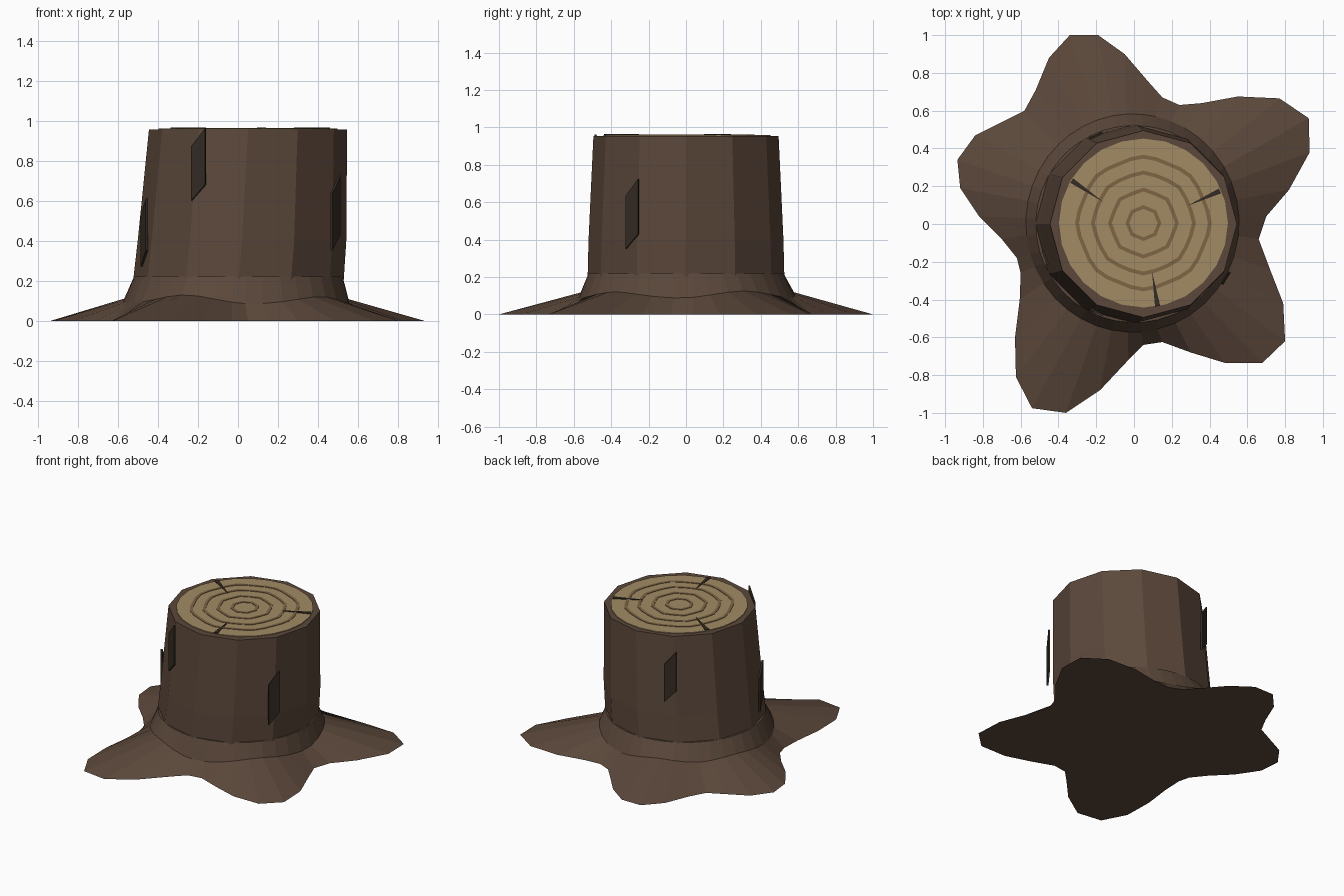
import bpy, bmesh, math
from math import sin, cos, radians, tau
from mathutils import Vector

if "Cube" in bpy.data.objects:
    bpy.data.objects.remove(bpy.data.objects["Cube"])


def material(name, rgb):
    m = bpy.data.materials.new(name)
    m.diffuse_color = (*rgb, 1)
    m.use_nodes = True
    m.node_tree.nodes["Principled BSDF"].inputs["Base Color"].default_value = m.diffuse_color
    return m


BARK = material("bark", (0.105, 0.064, 0.043))
DARK = material("dark_bark", (0.035, 0.024, 0.017))
WOOD = material("cut_wood", (0.36, 0.26, 0.13))
RING = material("ring_wood", (0.21, 0.13, 0.06))


def loft(name, rings, mat, cap_start=True, cap_end=True, closed=False):
    """Skin a stack of equally sized point loops."""
    bm = bmesh.new()
    loops = [[bm.verts.new(p) for p in r] for r in rings]
    pairs = list(zip(loops, loops[1:]))
    if closed:
        pairs.append((loops[-1], loops[0]))
    for a, b in pairs:
        n = len(a)
        for i in range(n):
            j = (i + 1) % n
            bm.faces.new((a[i], a[j], b[j], b[i]))
    if cap_start and not closed:
        bm.faces.new(loops[0][::-1])
    if cap_end and not closed:
        bm.faces.new(loops[-1])
    bmesh.ops.recalc_face_normals(bm, faces=bm.faces)
    me = bpy.data.meshes.new(name)
    bm.to_mesh(me)
    bm.free()
    me.materials.append(mat)
    ob = bpy.data.objects.new(name, me)
    bpy.context.collection.objects.link(ob)
    return ob


def circle(cx, cy, r, z, n, wave=0):
    pts = []
    for i in range(n):
        t = tau * i / n
        k = r * (1 + wave * cos(8 * t))
        pts.append((cx + k * cos(t), cy + k * sin(t), z))
    return pts


# Spreading roots: ground outline, rising to a collar and flaring up the trunk
outline = [
    (.66, -.08), (.70, .04), (.82, .18), (.93, .38), (.925, .56), (.77, .665),
    (.55, .675), (.36, .64), (.24, .63), (.15, .67), (.07, .76), (-.05, .90),
    (-.19, 1.0), (-.34, 1.0), (-.45, .88), (-.52, .71), (-.58, .60), (-.70, .54),
    (-.84, .47), (-.935, .34), (-.92, .19), (-.82, .04), (-.70, -.08),
    (-.62, -.18), (-.60, -.26), (-.605, -.40), (-.63, -.60), (-.625, -.81),
    (-.54, -.975), (-.36, -1.0), (-.18, -.88), (-.03, -.72), (.05, -.64),
    (.15, -.625), (.30, -.68), (.48, -.735), (.68, -.735), (.80, -.62),
    (.79, -.42), (.72, -.24)]
ground, collar, flare = [], [], []
for x, y in outline:
    t, r = math.atan2(y, x), math.hypot(x, y)
    ground.append((x, y, 0))
    collar.append((-.008 + .565 * cos(t), .005 + .578 * sin(t), .085 + .09 * (r - .63)))
    flare.append((.002 + .522 * cos(t), .522 * sin(t), .22))
loft("roots", [ground, collar, flare], BARK)

# Twelve-sided trunk, leaning slightly to the right
trunk = [(0.002, .526, .2), (.02, .521, .4), (.05, .495, .955)]
loft("trunk", [circle(cx, 0, r, z, 12) for cx, r, z in trunk], BARK)

# Sawn top with growth rings
CX, CY = .05, .005
loft("cut_top", [circle(CX, CY, .447, z, 24) for z in (.94, .960)], WOOD)
for k, (r, n, wave) in enumerate([(.085, 8, 0), (.172, 16, .03), (.262, 24, .02), (.345, 32, .018)]):
    h = .010
    loft(f"growth_ring_{k + 1}",
         [circle(CX, CY, r - h, .958, n, wave), circle(CX, CY, r + h, .958, n, wave),
          circle(CX, CY, r + h, .963, n, wave), circle(CX, CY, r - h, .963, n, wave)],
         RING, closed=True)

# Drying cracks: thin wedges pointing towards the centre
for k, (outer, inner) in enumerate([((-.33, .23), (-.16, .115)),
                                    ((.455, .175), (.28, .095)),
                                    ((.125, -.435), (.095, -.25))]):
    o, i = Vector((*outer, 0)), Vector((*inner, 0))
    side = Vector((-(i - o).y, (i - o).x, 0)).normalized() * .014
    tri = [o + side, o - side, i]
    loft(f"crack_{k + 1}", [[(p.x, p.y, z) for p in tri] for z in (.958, .965)], DARK)

# Slanted bark plates standing just off the trunk: angle, radius, bottom, top
plates = [(-32, .547, .35, .725), (243, .53, .60, .962), (117, .53, .50, .86), (200, .53, .27, .61)]
for k, (deg, rad, z0, z1) in enumerate(plates):
    t = radians(deg)
    out, tan = Vector((cos(t), sin(t), 0)), Vector((-sin(t), cos(t), 0))
    mid = Vector((.05 * (z0 + z1) / 1.91, 0, 0))
    shape = [(-.039, z0), (.039, z0 + .08), (.039, z1), (-.039, z1 - .09)]
    rings = [[mid + out * (rad + d) + tan * s + Vector((0, 0, z)) for s, z in shape]
             for d in (-.012, 0)]
    loft(f"bark_plate_{k + 1}", rings, DARK)
